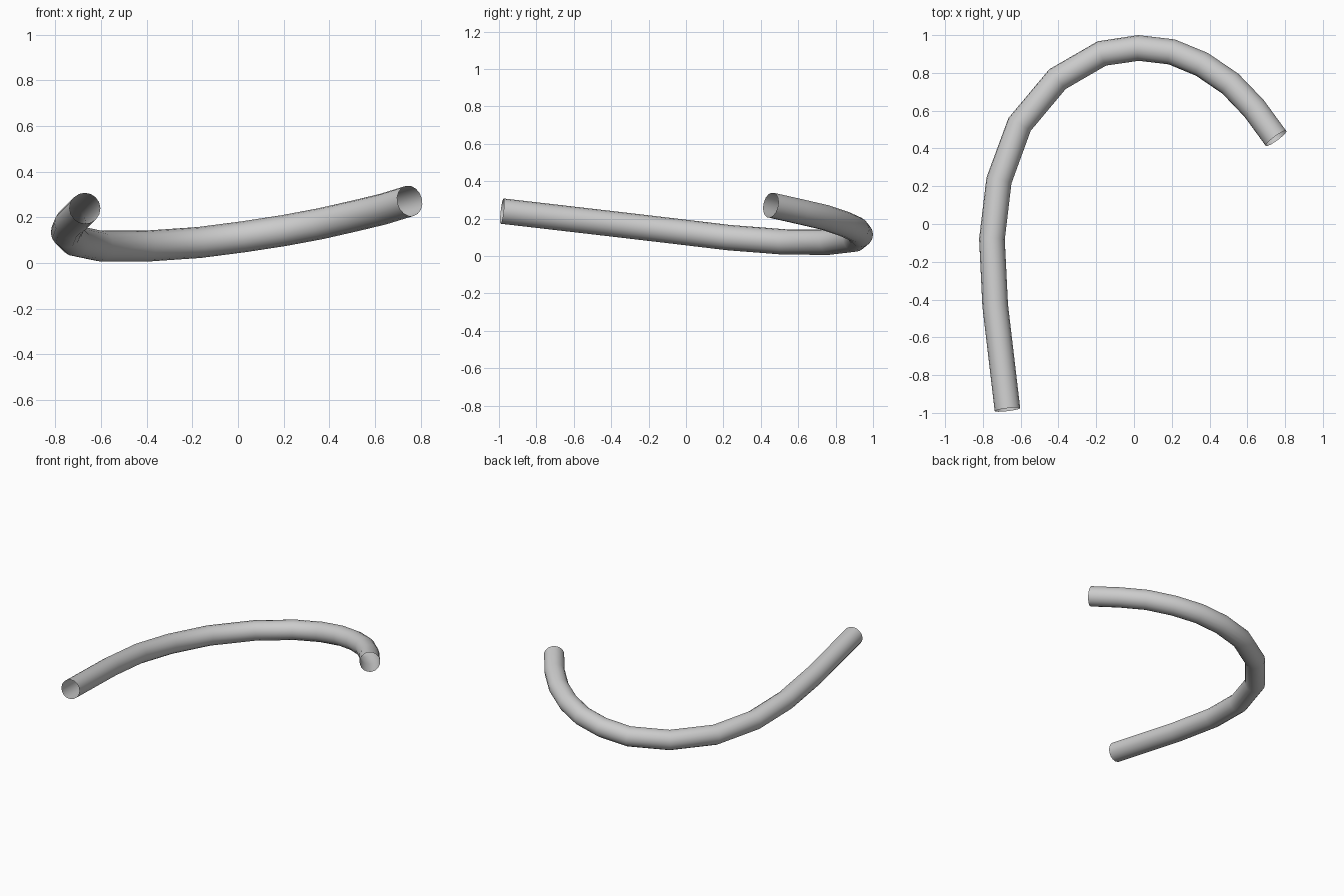
import bpy

if "Cube" in bpy.data.objects:
    bpy.data.objects.remove(bpy.data.objects["Cube"])

# Centre line of the bent tube
path = [
    (-0.67, -0.983, 0.24), (-0.735, -0.43, 0.176), (-0.752, -0.08, 0.135),
    (-0.715, 0.23, 0.098), (-0.606, 0.527, 0.075), (-0.405, 0.767, 0.074),
    (-0.17, 0.903, 0.09), (0.024, 0.932, 0.115), (0.2, 0.911, 0.142),
    (0.36, 0.845, 0.172), (0.51, 0.743, 0.206), (0.635, 0.613, 0.236),
    (0.752, 0.453, 0.272),
]
curve = bpy.data.curves.new("bent_tube", "CURVE")
curve.dimensions = "3D"
curve.bevel_depth = 0.068
curve.bevel_resolution = 6
curve.use_fill_caps = False  # open ends
spline = curve.splines.new("POLY")
spline.points.add(len(path) - 1)
for p, co in zip(spline.points, path):
    p.co = (*co, 1)

tube = bpy.data.objects.new("bent_tube", curve)
bpy.context.collection.objects.link(tube)
bpy.context.view_layer.objects.active = tube
tube.select_set(True)
bpy.ops.object.convert(target="MESH")
bpy.ops.object.shade_smooth_by_angle()
